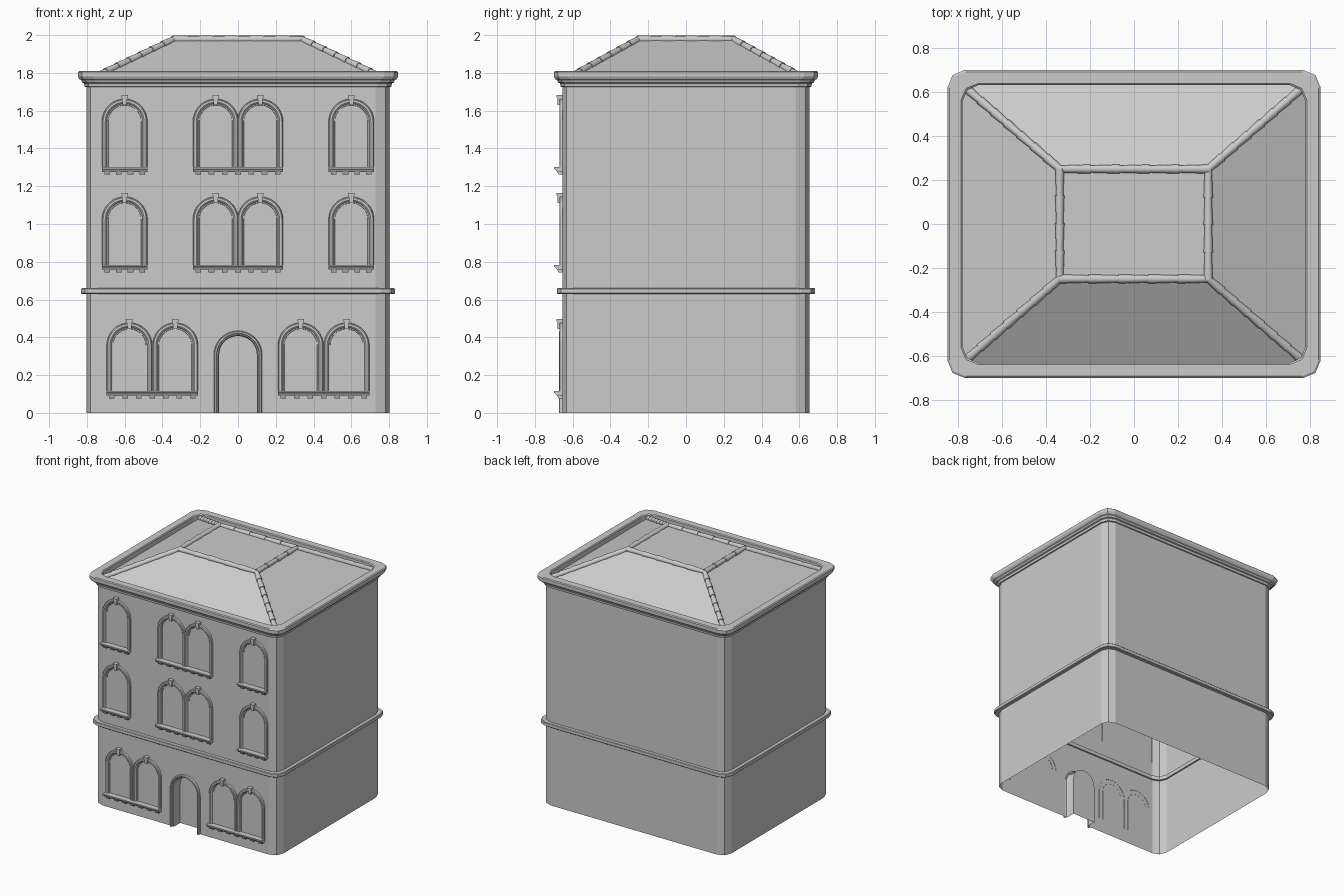
import bpy, bmesh, math
from mathutils import Vector

cube = bpy.data.objects.get("Cube")
if cube:
    bpy.data.objects.remove(cube, do_unlink=True)

stone = bpy.data.materials.new("light_grey_stone")
stone.use_nodes = True
grey = (0.6, 0.6, 0.6, 1)
stone.diffuse_color = grey
stone.node_tree.nodes["Principled BSDF"].inputs["Base Color"].default_value = grey

HX, HY, R = 0.803, 0.655, 0.075   # wall half sizes and corner radius
FRONT = -HY


def finish(bm, name, smooth=True):
    bmesh.ops.recalc_face_normals(bm, faces=bm.faces)
    mesh = bpy.data.meshes.new(name)
    bm.to_mesh(mesh)
    bm.free()
    mesh.materials.append(stone)
    ob = bpy.data.objects.new(name, mesh)
    bpy.context.collection.objects.link(ob)
    if smooth:
        bpy.ops.object.select_all(action='DESELECT')
        ob.select_set(True)
        bpy.context.view_layer.objects.active = ob
        bpy.ops.object.shade_smooth_by_angle(angle=math.radians(25))
    return ob


def plan_ring(off, z):
    """Rounded rectangle around the building, starting at the front left."""
    pts = []
    for sx, sy, start in ((1, -1, -90), (1, 1, 0), (-1, 1, 90), (-1, -1, 180)):
        for i in range(3):
            a = math.radians(start + 45 * i)
            pts.append((sx * (HX + off - R) + R * math.cos(a),
                        sy * (HY + off - R) + R * math.sin(a), z))
    return pts


def arch(cx, r, z0, spring, y, steps=18):
    """Open arch outline from one foot over the top to the other."""
    pts = [(cx - r, y, z0)]
    for i in range(steps + 1):
        a = math.pi * (1 - i / steps)
        pts.append((cx + r * math.cos(a), y, spring + r * math.sin(a)))
    return pts + [(cx + r, y, z0)]


def loft(bm, rings, closed=True):
    rows = [[bm.verts.new(p) for p in ring] for ring in rings]
    n = len(rows[0])
    for a, b in zip(rows, rows[1:]):
        for i in range(n if closed else n - 1):
            j = (i + 1) % n
            bm.faces.new((a[i], a[j], b[j], b[i]))
    return rows


def prism(bm, outline, vec):
    """Solid made by pushing a flat outline along a vector."""
    n = len(outline)
    a = [bm.verts.new(p) for p in outline]
    b = [bm.verts.new(Vector(p) + Vector(vec)) for p in outline]
    bm.faces.new(a)
    bm.faces.new(b[::-1])
    for i in range(n):
        j = (i + 1) % n
        bm.faces.new((a[i], b[i], b[j], a[j]))


# Wall shell, open below, with a doorway notch in the front face
DOOR_SPRING = 0.307
bm = bmesh.new()
low, high = loft(bm, [plan_ring(0, 0), plan_ring(0, 1.78)])
front = [f for f in bm.faces if {low[0], low[-1]} <= set(f.verts)]
bmesh.ops.delete(bm, geom=front, context='FACES_ONLY')
notch = [bm.verts.new(p) for p in arch(0, 0.118, 0, DOOR_SPRING, FRONT)]
bm.faces.new([low[-1]] + notch + [low[0], high[0], high[-1]])
finish(bm, "walls", False)

# String course between ground floor and upper floors
bm = bmesh.new()
band = [(-0.012, 0.63), (0.024, 0.63), (0.028, 0.634),
        (0.028, 0.656), (0.024, 0.66), (-0.012, 0.66), (-0.012, 0.63)]
loft(bm, [plan_ring(o, z) for o, z in band])
finish(bm, "string_course", False)

# Moulded cornice with a gutter lip
bm = bmesh.new()
cornice = [(-0.004, 1.725), (0.009, 1.727), (0.012, 1.745), (0.022, 1.749),
           (0.027, 1.762), (0.038, 1.768), (0.045, 1.782), (0.045, 1.804),
           (0.038, 1.81), (-0.016, 1.81), (-0.022, 1.804), (-0.022, 1.76)]
loft(bm, [plan_ring(o, z) for o, z in cornice])
finish(bm, "cornice", False)

# Hipped roof with a flat deck
corners = ((1, -1), (1, 1), (-1, 1), (-1, -1))
eaves = [Vector((sx * 0.78, sy * 0.632, 1.768)) for sx, sy in corners]
deck = [Vector((sx * 0.338, sy * 0.25, 1.978)) for sx, sy in corners]
bm = bmesh.new()
rows = loft(bm, [eaves, deck])
bm.faces.new(rows[1])
finish(bm, "roof", False)


# Overlapping tapered cap tiles along hips and deck edges
def tile_run(bm, a, b, count):
    axis = b - a
    turn = axis.to_track_quat('Z', 'Y').to_matrix().to_4x4()
    size = axis.length / count
    for i in range(count):
        m = turn.copy()
        m.translation = a + axis * ((i + 0.5) / count)
        bmesh.ops.create_cone(bm, cap_ends=True, segments=16, radius1=0.021,
                              radius2=0.016, depth=size * 1.06, matrix=m)


bm = bmesh.new()
for i in range(4):
    j = (i + 1) % 4
    tile_run(bm, deck[i], deck[j], 5 if i % 2 else 4)
    tile_run(bm, eaves[i].lerp(deck[i], 0.05), deck[i], 7)
finish(bm, "ridge_tiles")

# Door surround, jamb and recessed door panel
bm = bmesh.new()
surround = [(0.128, 0), (0.126, -0.014), (0.122, -0.018), (0.114, -0.018),
            (0.111, -0.006), (0.105, -0.004), (0.1, 0.008), (0.1, 0.075)]
rows = loft(bm, [arch(0, r, 0, DOOR_SPRING, FRONT + d) for r, d in surround],
            closed=False)
finish(bm, "door_surround")
bm = bmesh.new()
bm.faces.new([bm.verts.new(p) for p in arch(0, 0.1, 0, DOOR_SPRING, FRONT + 0.075)])
finish(bm, "door_panel", False)


# Window group: arched frames, keystones and one bracketed sill
FRAME = [(0.121, 0.002), (0.119, -0.012), (0.114, -0.016), (0.103, -0.016),
         (0.098, -0.012), (0.095, -0.005), (0.088, -0.003), (0.086, 0.002)]


def window_group(name, centres, sill):
    bm = bmesh.new()
    for cx in centres:
        loft(bm, [arch(cx, r, sill - 0.005, sill + 0.24, FRONT + d)
                  for r, d in FRAME], closed=False)
    finish(bm, name + "_frame")

    bm = bmesh.new()
    for cx in centres:
        for lo, hi, w0, w1, d in ((0.328, 0.37, 0.01, 0.015, 0.025),
                                  (0.368, 0.38, 0.017, 0.017, 0.03)):
            prism(bm, [(cx - w0, FRONT, sill + lo), (cx + w0, FRONT, sill + lo),
                       (cx + w1, FRONT, sill + hi), (cx - w1, FRONT, sill + hi)],
                  (0, -d, 0))
    finish(bm, name + "_keystone", False)

    x0, x1 = min(centres) - 0.121, max(centres) + 0.121
    bm = bmesh.new()
    profile = [(0, 0), (0.045, 0), (0.045, -0.01), (0.036, -0.014),
               (0.028, -0.026), (0, -0.026)]
    prism(bm, [(x0, FRONT - d, sill + z) for d, z in profile], (x1 - x0, 0, 0))
    count = 4 if len(centres) == 1 else 7
    for i in range(count):
        x = x0 + 0.028 + (x1 - x0 - 0.056) * i / (count - 1)
        prism(bm, [(x - 0.015, FRONT - d, sill + z) for d, z in
                   ((0, -0.024), (0.027, -0.024), (0.02, -0.04), (0, -0.04))],
              (0.03, 0, 0))
    finish(bm, name + "_sill", False)


for floor, sill in (("middle", 0.784), ("top", 1.302)):
    window_group(floor + "_right_window", [-0.6], sill)
    window_group(floor + "_centre_window", [-0.118, 0.118], sill)
    window_group(floor + "_left_window", [0.6], sill)
for side, s in (("right", -1), ("left", 1)):
    window_group("ground_" + side + "_window", [s * 0.332, s * 0.575], 0.117)
